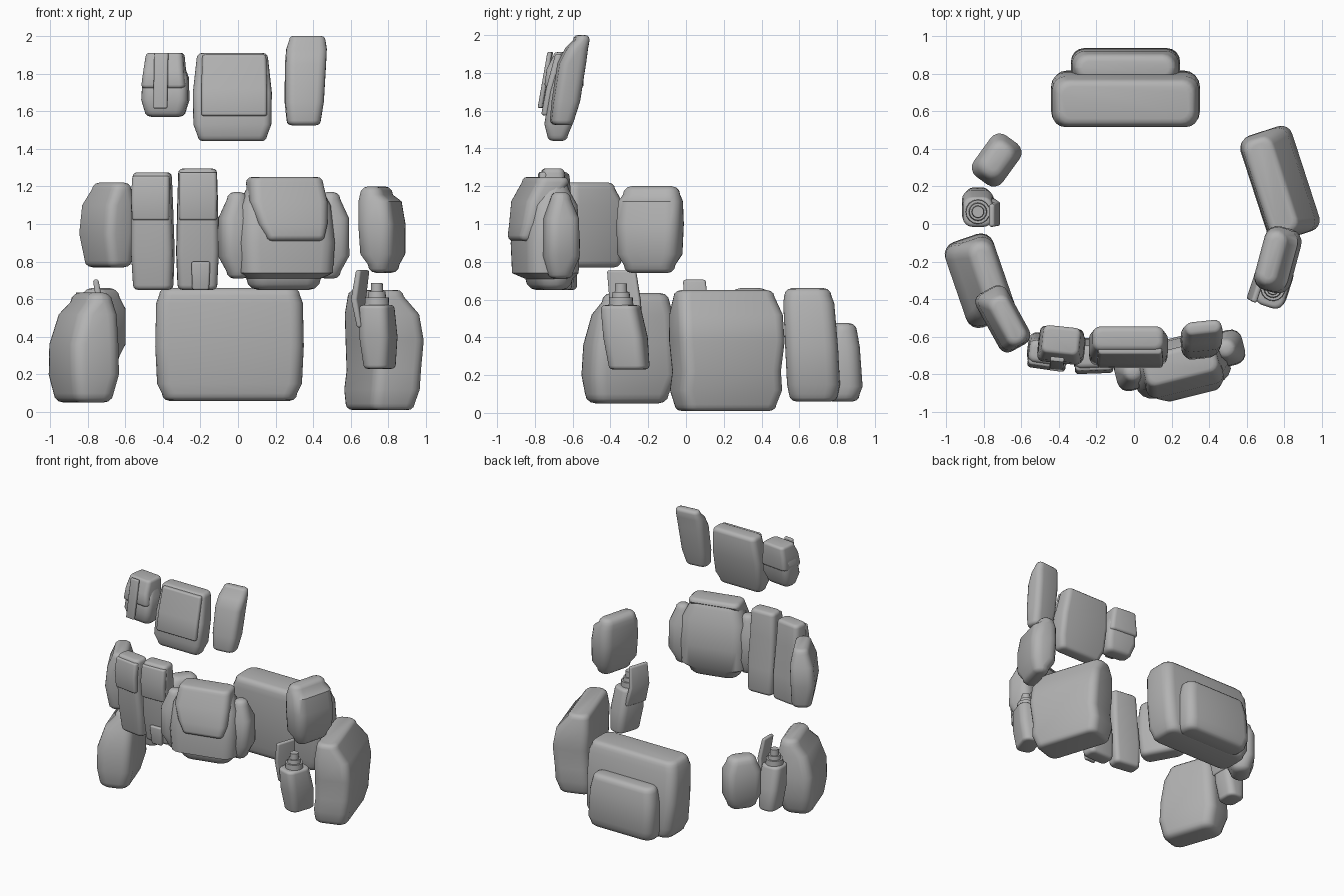
import bpy, bmesh, math
from mathutils import Matrix, Vector

grey = bpy.data.materials.new("pouch_grey")
grey.diffuse_color = (0.45, 0.45, 0.45, 1)


def finish(name, bm, loc, yaw):
    bmesh.ops.recalc_face_normals(bm, faces=bm.faces)
    me = bpy.data.meshes.new(name)
    bm.to_mesh(me)
    bm.free()
    me.materials.append(grey)
    ob = bpy.data.objects.new(name, me)
    ob.location = (loc[0], loc[1], 0)
    ob.rotation_euler = (0, 0, math.radians(yaw))
    bpy.context.collection.objects.link(ob)
    return ob


def ring(bm, z, w, d, dx, dy, r):
    """One rounded rectangle of vertices."""
    r = max(0.002, min(r, w * 0.49, d * 0.49))
    out = []
    for q, (sx, sy) in enumerate(((1, 1), (-1, 1), (-1, -1), (1, -1))):
        for k in range(5):
            a = math.radians(90 * q + 22.5 * k)
            out.append(bm.verts.new((dx + sx * (w / 2 - r) + r * math.cos(a),
                                     dy + sy * (d / 2 - r) + r * math.sin(a), z)))
    return out


def pouch(name, loc, yaw, secs, r=0.06, er=0.04):
    """Soft box lofted through sections (z, width, depth, dx, dy); outer side is local -y."""
    bm = bmesh.new()
    secs = [tuple(s) + (0,) * (5 - len(s)) for s in secs]
    rings = []

    def end(sec, sign, angles):
        z, w, d, dx, dy = sec
        for a in angles:
            c, s = math.cos(math.radians(a)), math.sin(math.radians(a))
            i = er * (1 - c)
            rings.append(ring(bm, z + sign * er * (1 - s), w - 2 * i, d - 2 * i, dx, dy, r - i * 0.5))

    end(secs[0], 1, (90, 60, 30, 0))
    for s in secs[1:-1]:
        rings.append(ring(bm, *s, r))
    end(secs[-1], -1, (0, 30, 60, 90))
    n = len(rings[0])
    for a, b in zip(rings, rings[1:]):
        for i in range(n):
            bm.faces.new((a[i], a[(i + 1) % n], b[(i + 1) % n], b[i]))
    bm.faces.new(rings[0])
    bm.faces.new(rings[-1])
    return finish(name, bm, loc, yaw)


def bottle(name, loc, yaw, parts):
    """Stacked cylinders (z0, z1, radius, dx)."""
    bm = bmesh.new()
    for z0, z1, rad, dx in parts:
        bmesh.ops.create_cone(bm, cap_ends=True, segments=16, radius1=rad, radius2=rad * 0.9,
                              depth=z1 - z0, matrix=Matrix.Translation(Vector((dx, 0, (z0 + z1) / 2))))
    return finish(name, bm, loc, yaw)


# Large back pack with lower pocket
pouch("back_pack", (-0.045, 0.655), 180,
      [(0.06, 0.72, 0.26, 0, -0.02), (0.15, 0.77, 0.28, 0, -0.02), (0.35, 0.79, 0.28, 0, -0.01),
       (0.58, 0.78, 0.27, 0, 0.005), (0.66, 0.75, 0.25, 0, 0.01)], 0.07, 0.04)
pouch("back_pack_pocket", (-0.045, 0.83), 180,
      [(0.06, 0.56, 0.18), (0.14, 0.58, 0.2, 0, -0.005), (0.35, 0.57, 0.18), (0.475, 0.54, 0.15)], 0.07, 0.04)

# Right hip pack
pouch("right_hip_pack", (0.775, 0.215), 108,
      [(0.01, 0.52, 0.25, 0, 0.02), (0.12, 0.57, 0.27, 0, 0.01), (0.22, 0.55, 0.27, 0, 0.0),
       (0.38, 0.585, 0.28, 0, -0.005), (0.52, 0.58, 0.26, 0, 0.01), (0.65, 0.54, 0.17, 0, 0.045)], 0.06, 0.035)

# Left hip pack
pouch("left_hip_pack", (-0.815, -0.3), -71,
      [(0.05, 0.43, 0.23, 0.01, -0.01), (0.2, 0.48, 0.27, 0, -0.005), (0.36, 0.46, 0.27, 0, -0.005),
       (0.52, 0.42, 0.22, -0.01, 0.02), (0.635, 0.37, 0.15, -0.02, 0.045)], 0.07, 0.05)

# Left rear small pouch
pouch("left_rear_pouch", (-0.73, 0.34), 234,
      [(0.25, 0.22, 0.15), (0.36, 0.27, 0.19), (0.55, 0.27, 0.19), (0.66, 0.22, 0.15)], 0.06, 0.05)

# Bottle holders on both sides
for side, loc, yaw, z in (("right", (0.745, -0.325), 72, 0.0), ("left", (-0.83, 0.085), -90, -0.05)):
    s = 1 if side == "right" else -1
    w = 0.21 if side == "right" else 0.17
    pouch(side + "_bottle_holder", loc, yaw,
          [(0.23 + z, w, 0.14, 0.025 * s, 0), (0.4 + z, w + 0.01, 0.17, 0.005 * s, 0),
           (0.57 + z, w - 0.01, 0.16, -0.02 * s, 0)], 0.05, 0.02)
    bottle(side + "_bottle", loc, yaw,
           [(0.5 + z, 0.61 + z, 0.07, -0.02 * s), (0.6 + z, 0.64 + z, 0.05, -0.02 * s),
            (0.63 + z, 0.685 + z, 0.034, -0.02 * s)])
    pouch(side + "_bottle_flap", loc, yaw,
          [(0.45 + z, w - 0.03, 0.03, -0.015 * s, 0.075), (0.6 + z, w - 0.04, 0.035, -0.03 * s, 0.1),
           (0.755 + z, w - 0.05, 0.03, -0.04 * s, 0.075)], 0.012, 0.012)

# Right chest pouch
pouch("right_chest_pouch", (0.765, -0.19), 75,
      [(0.74, 0.28, 0.13, 0, -0.01), (0.84, 0.34, 0.19, 0, -0.005), (1.0, 0.35, 0.2, 0, 0),
       (1.12, 0.34, 0.18, 0, 0.01), (1.2, 0.31, 0.13, 0, 0.03)], 0.07, 0.045)

# Left chest pouch
pouch("left_chest_pouch", (-0.69, -0.5), -61,
      [(0.77, 0.32, 0.15, 0, 0), (0.95, 0.35, 0.18, 0, -0.01), (1.1, 0.34, 0.17, 0, 0),
       (1.22, 0.29, 0.12, 0.02, 0.01)], 0.05, 0.035)

# Main front pouch with side pockets and flap
front = (0.245, -0.735)
pouch("front_pouch", front, 14,
      [(0.65, 0.4, 0.2, 0, 0.01), (0.74, 0.5, 0.28, 0, -0.01), (0.9, 0.52, 0.29, 0, -0.01),
       (1.1, 0.49, 0.25, 0, 0.0), (1.245, 0.41, 0.17, 0, 0.0)], 0.09, 0.06)
for side, s in (("left", -1), ("right", 1)):
    pouch("front_pouch_" + side + "_pocket", front, 14,
          [(0.71, 0.12, 0.14, 0.25 * s, 0.01), (0.83, 0.17, 0.19, 0.265 * s, 0.01),
           (1.03, 0.17, 0.18, 0.265 * s, 0.01), (1.17, 0.11, 0.11, 0.255 * s, 0.01)], 0.06, 0.04)
pouch("front_pouch_flap", front, 14,
      [(0.91, 0.32, 0.08, 0.025, -0.15), (1.0, 0.38, 0.1, 0.015, -0.125), (1.12, 0.42, 0.16, 0, -0.075),
       (1.25, 0.4, 0.18, 0, -0.01)], 0.05, 0.03)

# Pair of tall front pouches with fold-over flaps
for name, loc, yaw, top in (("outer", (-0.455, -0.675), -8, 1.275), ("inner", (-0.215, -0.695), 2, 1.295)):
    pouch(name + "_tall_pouch", loc, yaw,
          [(0.65, 0.21, 0.12, 0, 0.03), (0.85, 0.225, 0.14, 0, 0.015), (1.1, 0.215, 0.14, 0, -0.01),
           (top, 0.205, 0.12, 0, -0.01)], 0.035, 0.025)
    pouch(name + "_tall_pouch_flap", loc, yaw,
          [(1.02, 0.2, 0.04, 0, -0.07), (1.15, 0.205, 0.05, 0, -0.075), (top - 0.02, 0.2, 0.05, 0, -0.06)],
          0.02, 0.012)
pouch("tall_pouch_tab", (-0.2, -0.695), 2,
      [(0.65, 0.09, 0.03, 0, -0.04), (0.8, 0.1, 0.03, 0, -0.06)], 0.012, 0.01)

# Upper centre pouch with front panel
pouch("upper_centre_pouch", (-0.03, -0.65), 0,
      [(1.44, 0.37, 0.11, 0, -0.03), (1.53, 0.415, 0.15, 0, -0.025), (1.7, 0.42, 0.15, 0, 0.005),
       (1.91, 0.38, 0.13, 0, 0.04)], 0.04, 0.03)
pouch("upper_centre_panel", (-0.02, -0.65), 0,
      [(1.575, 0.35, 0.04, 0, -0.095), (1.72, 0.35, 0.04, 0, -0.07), (1.9, 0.34, 0.04, 0, -0.025)],
      0.018, 0.012)

# Upper left pouch with lid and strap
pouch("upper_left_pouch", (-0.385, -0.645), -6,
      [(1.57, 0.22, 0.13, 0, -0.015), (1.66, 0.25, 0.17, 0, -0.01), (1.78, 0.24, 0.16, 0, 0.005),
       (1.88, 0.19, 0.12, 0, 0.025)], 0.045, 0.035)
pouch("upper_left_lid", (-0.39, -0.645), -6,
      [(1.72, 0.235, 0.19, 0, 0), (1.82, 0.215, 0.18, 0, 0.005), (1.91, 0.2, 0.15, 0, 0.025)], 0.03, 0.02)
pouch("upper_left_strap", (-0.4, -0.645), -6,
      [(1.615, 0.075, 0.025, 0, -0.125), (1.91, 0.075, 0.025, 0, -0.075)], 0.01, 0.006)

# Upper right pouch, leaning outward and back
pouch("upper_right_pouch", (0.36, -0.615), 6,
      [(1.525, 0.18, 0.12, -0.015, -0.04), (1.65, 0.205, 0.14, -0.01, -0.02), (1.85, 0.215, 0.14, 0, 0.01),
       (1.93, 0.215, 0.11, 0.008, 0.035), (2.0, 0.195, 0.075, 0.015, 0.06)], 0.045, 0.025)

# Smooth shading with sharp edges kept
for ob in bpy.data.objects:
    ob.select_set(True)
    bpy.context.view_layer.objects.active = ob
bpy.ops.object.shade_smooth_by_angle(angle=math.radians(40))
